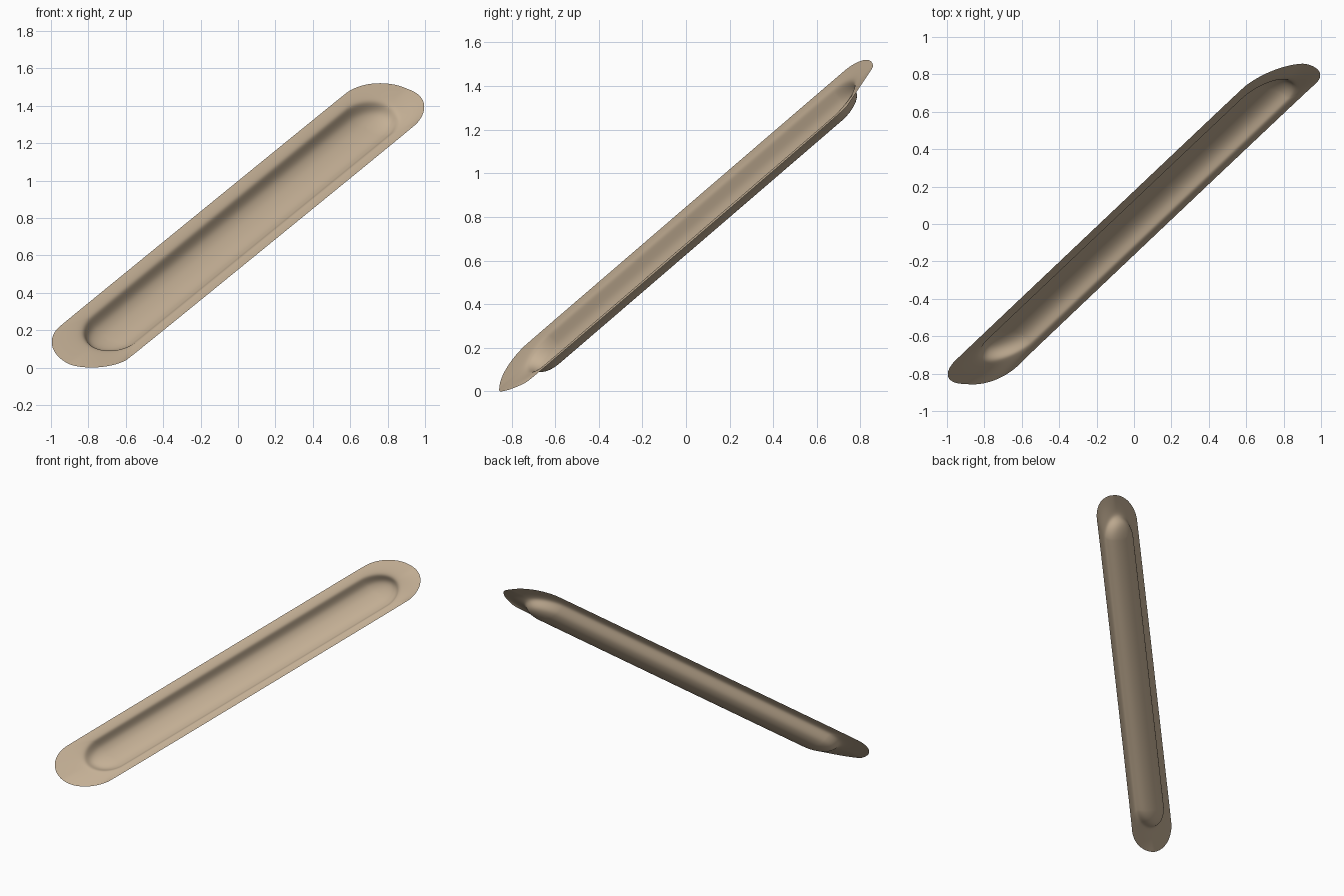
import bpy, bmesh, math
from mathutils import Vector

if "Cube" in bpy.data.objects:
    bpy.data.objects.remove(bpy.data.objects["Cube"])

# Local frame: long axis, facing normal, cross axis
D = Vector((0.625, 0.592, 0.509)).normalized()
N = Vector((0.291, -0.769, 0.569))
N = (N - D * N.dot(D)).normalized()
V = N.cross(D)
SEG = 24         # segments per rounded end

# Rings from rim to trough floor:
# straight half length, end length, upper side, lower side, depth, end slant, lift of lower corners
RINGS = [
    (1.215, 0.232, 0.199, 0.182, 0.000, 0.38, 0.020),
    (1.170, 0.215, 0.170, 0.166, 0.000, 0.37, 0.012),
    (1.105, 0.195, 0.142, 0.143, 0.003, 0.33, 0.0),
    (1.085, 0.185, 0.128, 0.133, 0.010, 0.30, 0.0),
    (1.080, 0.175, 0.117, 0.128, 0.024, 0.30, 0.0),
    (1.080, 0.160, 0.101, 0.117, 0.047, 0.30, 0.0),
    (1.085, 0.130, 0.080, 0.091, 0.068, 0.30, 0.0),
    (1.090, 0.075, 0.045, 0.052, 0.081, 0.30, 0.0),
    (1.090, 0.020, 0.016, 0.018, 0.085, 0.30, 0.0),
]


def outline(bm, straight, end, upper, lower, depth, skew, lift):
    """One closed slanted stadium loop in the tilted frame."""
    loop = []
    shift = 0.02 if depth else 0.0
    for side in (1, -1):
        for i in range(SEG + 1):
            a = -math.pi / 2 + math.pi * i / SEG
            s = side * math.sin(a)
            v = s * (upper if s > 0 else lower)
            u = side * (straight + end * math.cos(a)) - skew * v + shift
            n = lift * max(0, -s) * math.cos(a) * 2 - depth
            loop.append(bm.verts.new(D * u + V * v + N * n))
    return loop


# Sheet with broad flange and recessed trough
bm = bmesh.new()
loops = [outline(bm, *r) for r in RINGS]
count = len(loops[0])
for outer, inner in zip(loops, loops[1:]):
    for i in range(count):
        j = (i + 1) % count
        bm.faces.new((outer[i], outer[j], inner[j], inner[i]))

# Trough floor strip, joined side to side from tip to tip
last = loops[-1]
h, half = SEG // 2, count // 2
seq_a = last[h:half + h + 1]
seq_b = [last[(h - i) % count] for i in range(half + 1)]
for i in range(half):
    quad = []
    for p in (seq_a[i], seq_a[i + 1], seq_b[i + 1], seq_b[i]):
        if p not in quad:
            quad.append(p)
    bm.faces.new(quad)
bmesh.ops.recalc_face_normals(bm, faces=bm.faces)
bm.normal_update()
if sum(f.normal.dot(N) * f.calc_area() for f in bm.faces) < 0:
    bmesh.ops.reverse_faces(bm, faces=bm.faces)

mesh = bpy.data.meshes.new("recessed_tray")
bm.to_mesh(mesh)
bm.free()
tray = bpy.data.objects.new("recessed_tray", mesh)
bpy.context.collection.objects.link(tray)
for p in mesh.polygons:
    p.use_smooth = True
sub = tray.modifiers.new("smooth", 'SUBSURF')
sub.levels = sub.render_levels = 2

# Stand on the ground, centred
for axis in range(3):
    vals = [v.co[axis] for v in mesh.vertices]
    tray.location[axis] = -min(vals) if axis == 2 else -(min(vals) + max(vals)) / 2

# Tan finish
mat = bpy.data.materials.new("tan")
mat.diffuse_color = (0.55, 0.43, 0.30, 1)
mat.use_nodes = True
mat.node_tree.nodes["Principled BSDF"].inputs["Base Color"].default_value = mat.diffuse_color
mesh.materials.append(mat)
